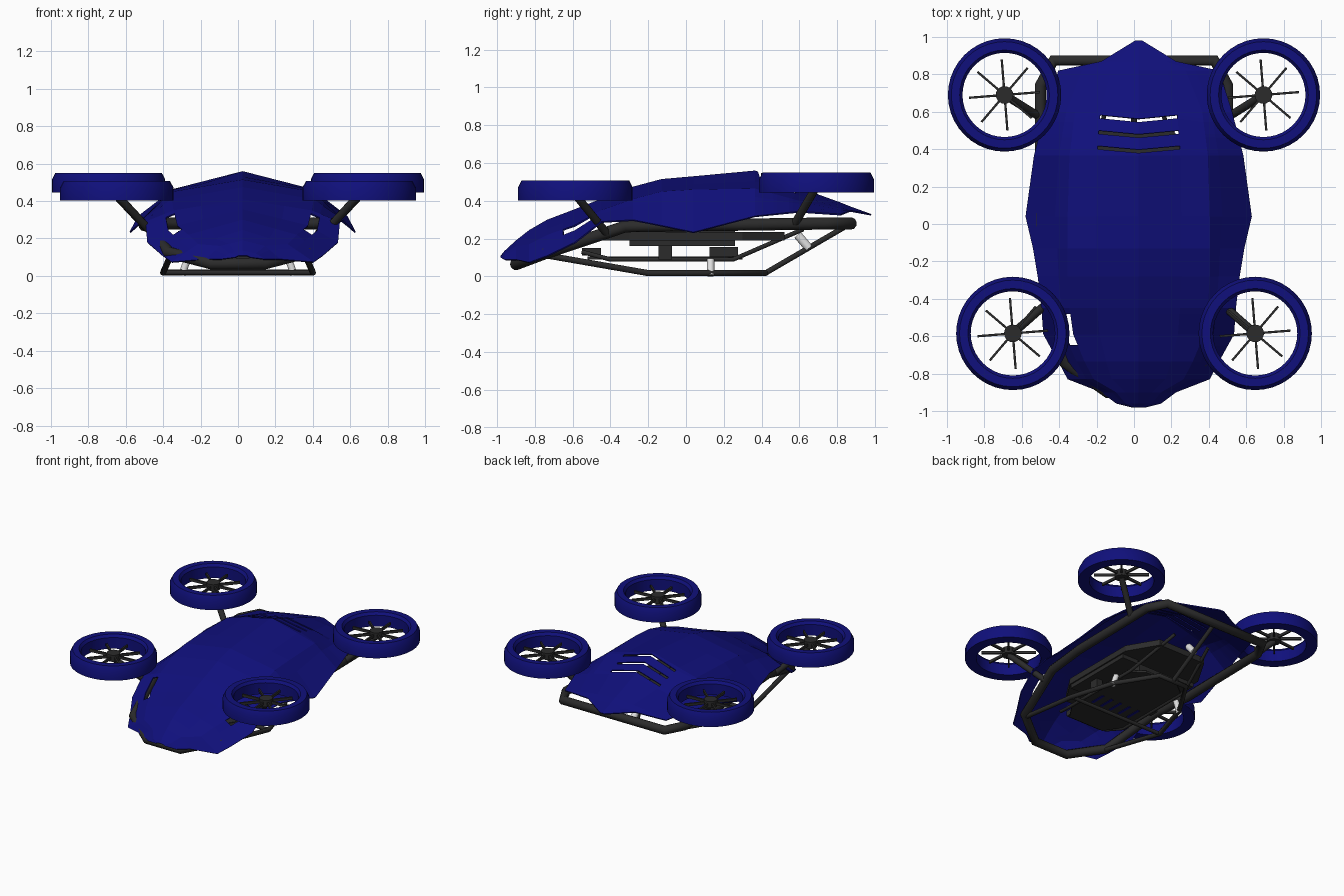
import bpy, bmesh, math
from mathutils import Vector

cube = bpy.data.objects.get("Cube")
if cube:
    bpy.data.objects.remove(cube, do_unlink=True)


def material(name, rgb):
    m = bpy.data.materials.new(name)
    m.use_nodes = True
    m.diffuse_color = (*rgb, 1)
    m.node_tree.nodes["Principled BSDF"].inputs["Base Color"].default_value = (*rgb, 1)
    return m


BLUE = material("deep_blue", (0.005, 0.005, 0.2))
DARK = material("charcoal", (0.024, 0.024, 0.024))
WHITE = material("pale_grey", (0.75, 0.75, 0.75))


def finish(name, bm, mat, smooth=False):
    bmesh.ops.recalc_face_normals(bm, faces=bm.faces)
    me = bpy.data.meshes.new(name)
    bm.to_mesh(me)
    bm.free()
    me.materials.append(mat)
    ob = bpy.data.objects.new(name, me)
    bpy.context.collection.objects.link(ob)
    if smooth:
        bpy.ops.object.select_all(action='DESELECT')
        ob.select_set(True)
        bpy.context.view_layer.objects.active = ob
        bpy.ops.object.shade_smooth_by_angle(angle=math.radians(35))
    return ob


def tube(name, points, radius, mat=DARK, closed=False):
    cu = bpy.data.curves.new(name, 'CURVE')
    cu.dimensions = '3D'
    cu.bevel_depth = radius
    cu.bevel_resolution = 3
    cu.use_fill_caps = True
    sp = cu.splines.new('POLY')
    sp.points.add(len(points) - 1)
    for p, co in zip(sp.points, points):
        p.co = (*co, 1)
    sp.use_cyclic_u = closed
    cu.materials.append(mat)
    ob = bpy.data.objects.new(name, cu)
    bpy.context.collection.objects.link(ob)
    return ob


def mirrored(points):
    return points + [(-x, y, z) for x, y, z in reversed(points)]


def box(name, centre, size, mat=DARK):
    bm = bmesh.new()
    bmesh.ops.create_cube(bm, size=1)
    for v in bm.verts:
        v.co = Vector([c + a * s for c, a, s in zip(centre, v.co, size)])
    return finish(name, bm, mat)


def slab(name, outline, z0, z1, mat=DARK):
    bm = bmesh.new()
    face = bm.faces.new([bm.verts.new((x, y, z0)) for x, y in outline])
    new = bmesh.ops.extrude_face_region(bm, geom=[face])["geom"]
    for v in new:
        if isinstance(v, bmesh.types.BMVert):
            v.co.z = z1
    return finish(name, bm, mat)


# Body shell: y, ridge height, shoulder x and z, edge x and z
SECTIONS = [
    (-.98, .11, .02, .11, .04, .10), (-.96, .135, .07, .12, .12, .09),
    (-.9, .19, .12, .16, .2, .09), (-.83, .245, .24, .17, .38, .075),
    (-.735, .3, .29, .22, .43, .11), (-.59, .355, .35, .27, .51, .18),
    (-.45, .41, .37, .35, .52, .29), (-.28, .475, .38, .41, .54, .3),
    (-.13, .515, .38, .45, .565, .27), (.04, .53, .38, .46, .605, .235),
    (.365, .56, .37, .465, .56, .32), (.6, .47, .34, .4, .5, .345),
    (.82, .39, .25, .36, .43, .33), (.87, .37, .12, .355, .2, .35),
    (.98, .33, .01, .33, .02, .33)]
SLOTS = [(.38, .398), (.462, .48), (.545, .563)]
GAP = (-.65, -.48)
CENTRE_X = .025


def section_at(y):
    for a, b in zip(SECTIONS, SECTIONS[1:]):
        if a[0] <= y <= b[0]:
            t = (y - a[0]) / (b[0] - a[0])
            return [p + (q - p) * t for p, q in zip(a, b)]


def body_shell():
    bm = bmesh.new()
    ys = sorted({s[0] for s in SECTIONS} | {y for s in SLOTS for y in s} | set(GAP))
    rows = []
    for y in ys:
        _, zc, xs, zs, xe, ze = section_at(y)
        mid = .6
        chevron = .02 if SLOTS[0][0] <= y <= SLOTS[-1][1] else 0
        half = [(xs * mid, y + chevron, zc + (zs - zc) * mid), (xs, y, zs),
                (xs + (xe - xs) * .3, y, zs + (ze - zs) * .3), (xe, y, ze)]
        pts = [(-x, q, z) for x, q, z in reversed(half)] + [(0, y, zc)] + half
        rows.append([bm.verts.new((x + CENTRE_X, q, z)) for x, q, z in pts])
    for j in range(len(ys) - 1):
        centre = (ys[j] + ys[j + 1]) / 2
        slot = any(a < centre < b for a, b in SLOTS)
        gap = GAP[0] < centre < GAP[1]
        for i in range(8):
            if (slot and i in (3, 4)) or (gap and i in (1, 6)):
                continue
            bm.faces.new((rows[j][i], rows[j][i + 1], rows[j + 1][i + 1], rows[j + 1][i]))
    ob = finish("body_shell", bm, BLUE)
    mod = ob.modifiers.new("thickness", 'SOLIDIFY')
    mod.thickness = .008
    mod.offset = -1


body_shell()


# Rotors with duct ring, hub, blades and support arm
def rotor(name, x, y, z0, foot):
    bm = bmesh.new()
    profile = [(.225, 0), (.303, 0), (.303, .07), (.285, .105), (.24, .105), (.225, .085)]
    n = 40
    loops = [[bm.verts.new((x + r * math.cos(a), y + r * math.sin(a), z0 + h))
              for r, h in profile] for a in (math.tau * k / n for k in range(n))]
    for k in range(n):
        a, b = loops[k], loops[(k + 1) % n]
        for i in range(len(profile)):
            j = (i + 1) % len(profile)
            bm.faces.new((a[i], b[i], b[j], a[j]))
    finish(name + "_duct", bm, BLUE, True)

    bm = bmesh.new()
    hub = bmesh.ops.create_cone(bm, cap_ends=True, segments=20, radius1=.047,
                                radius2=.047, depth=.05)["verts"]
    bmesh.ops.translate(bm, verts=hub, vec=(x, y, z0 + .05))
    for k in range(8):
        a = math.tau * k / 8 + .08
        blade = bmesh.ops.create_cube(bm, size=1)["verts"]
        for v in blade:
            along, side, up = .115 + v.co.x * .15, v.co.y * .012, v.co.z * .02
            v.co = (x + along * math.cos(a) - side * math.sin(a),
                    y + along * math.sin(a) + side * math.cos(a), z0 + .05 + up)
    finish(name + "_fan", bm, DARK)
    tube(name + "_arm", [(x, y, z0 + .03), foot], .022)


for side, s in (("left", 1), ("right", -1)):
    rotor("rear_" + side, s * .692, .69, .445, (s * .5, .57, .27))
    rotor("front_" + side, s * .648, -.585, .402, (s * .46, -.42, .23))

# Main tubular frame
frame = [(.14, -.9, .065), (.37, -.74, .125), (.47, -.32, .265),
         (.5, 0, .27), (.5, .74, .28), (.43, .875, .28)]
tube("main_frame", mirrored(frame), .032, closed=True)

# Landing skid and its clamps
skid = [(.36, -.73, .11), (.4, -.2, .018), (.3, .13, .018), (.12, .42, .018)]
tube("landing_skid", mirrored(skid), .017)
tube("skid_crossbar", [(.4, -.2, .018), (-.4, -.2, .018)], .014)
tube("skid_rear_strut", [(0, .42, .018), (0, .87, .28)], .015)
tube("rear_clamp", [(0, .59, .22), (0, .65, .15)], .024, WHITE)
for side, s in (("left", 1), ("right", -1)):
    tube(side + "_clamp", [(s * .3, .13, .005), (s * .27, .13, .09)], .02, WHITE)
    tube(side + "_floor_rail", [(s * .2, -.55, .13), (s * .24, -.4, .09),
                                (s * .24, .25, .09), (s * .15, .62, .25)], .012)

# Floor, lower tray and machinery
slab("floor_pan", [(-.2, -.5), (.2, -.5), (.33, -.3), (.33, .3), (.2, .52),
                   (-.2, .52), (-.33, .3), (-.33, -.3)], .19, .235)
slab("lower_tray", [(-.15, -.52), (.15, -.52), (.24, -.38), (.24, .22),
                    (.14, .3), (-.14, .3), (-.24, .22), (-.24, -.38)], .09, .105)
box("front_block", (0, -.5, .13), (.3, .1, .04))
box("rear_block", (0, .2, .13), (.36, .15, .05))
for side, s in (("left", 1), ("right", -1)):
    box(side + "_battery", (s * .25, -.02, .2), (.14, .56, .08))
    box(side + "_bracket", (s * .25, -.11, .15), (.05, .07, .12))
for k in range(5):
    box("tray_vent_%d" % (k + 1), (-.16 + k * .08, -.2, .089), (.02, .12, .006), BLUE)
